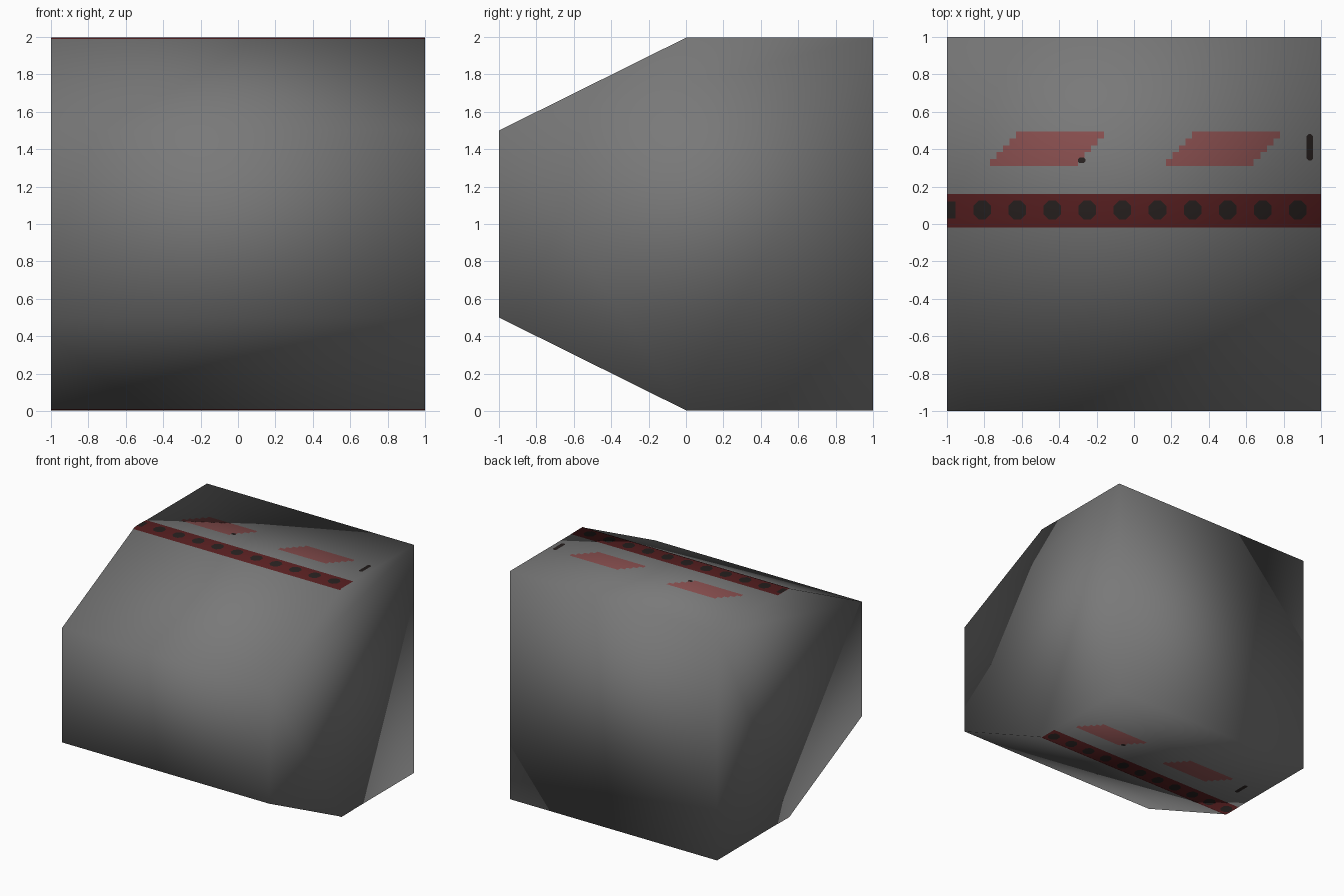
import bpy, bmesh

if "Cube" in bpy.data.objects:
    bpy.data.objects.remove(bpy.data.objects["Cube"])

LIFT = 0.002  # gap between painted layers


def material(name, rgb):
    m = bpy.data.materials.new(name)
    m.diffuse_color = (*rgb, 1)
    m.use_nodes = True
    m.node_tree.nodes["Principled BSDF"].inputs["Base Color"].default_value = m.diffuse_color
    return m


GREY = material("steel grey", (0.19, 0.19, 0.19))
DARK_RED = material("dark red", (0.105, 0.015, 0.016))
PALE_RED = material("faded red", (0.24, 0.075, 0.075))
BLACK = material("soot black", (0.022, 0.016, 0.015))


def make_object(name, bm, mat):
    mesh = bpy.data.meshes.new(name)
    bm.to_mesh(mesh)
    bm.free()
    mesh.materials.append(mat)
    obj = bpy.data.objects.new(name, mesh)
    bpy.context.collection.objects.link(obj)
    for p in mesh.polygons:
        p.use_smooth = True
    return obj


# Body: six-sided profile extruded along x, smooth shaded all over
lo, hi = 2 * LIFT, 2 - 2 * LIFT
profile = [(-1, 0.5), (0, lo), (1, lo), (1, hi), (0, hi), (-1, 1.5)]
bm = bmesh.new()
cap = bm.faces.new([bm.verts.new((-1, y, z)) for y, z in profile])
side = bmesh.ops.extrude_face_region(bm, geom=[cap])["geom"]
bmesh.ops.translate(bm, vec=(2, 0, 0),
                    verts=[v for v in side if isinstance(v, bmesh.types.BMVert)])
if len(bm.faces) == 7:
    bm.faces.new([v for v in cap.verts])
bmesh.ops.recalc_face_normals(bm, faces=bm.faces)
body = make_object("body", bm, GREY)


def paint(name, outlines, mat, layer, top):
    """Thin painted shapes on the top or (mirrored in x and shifted) the bottom."""
    bm = bmesh.new()
    z = hi + LIFT * layer if top else lo - LIFT * layer
    for pts in outlines:
        if not top:
            pts = [(min(1, 0.12 - x), y) for x, y in pts]
        verts = []
        for x, y in pts:
            drop = min(0, y) * 0.5  # follow the slope in front of the ridge
            verts.append(bm.verts.new((x, y, z + (drop if top else -drop))))
        face = bm.faces.new(verts)
        face.normal_update()
        if (face.normal.z > 0) != top:
            face.normal_flip()
    obj = make_object(name, bm, mat)
    # Take the body's smooth normals so the paint shades with it
    mod = obj.modifiers.new("body shading", 'DATA_TRANSFER')
    mod.object = body
    mod.use_loop_data = True
    mod.data_types_loops = {'CUSTOM_NORMAL'}
    mod.loop_mapping = 'POLYINTERP_NEAREST'


def rect(x0, x1, y0, y1):
    return [(x0, y0), (x1, y0), (x1, y1), (x0, y1)]


def blob(x, y, w, h):
    """Rectangle with clipped corners."""
    c = 0.3 * min(w, h)
    a, b = w / 2, h / 2
    return [(x - a + c, y - b), (x + a - c, y - b), (x + a, y - b + c), (x + a, y + b - c),
            (x + a - c, y + b), (x - a + c, y + b), (x - a, y + b - c), (x - a, y - b + c)]


for top in (True, False):
    where = "top" if top else "bottom"
    # Band across the ridge, split at the ridge line
    x0, x1 = (-1, 1) if top else (-0.88, 1.12)
    paint(where + "_band", [rect(x0, x1, -0.018, 0), rect(x0, x1, 0, 0.16)], DARK_RED, 1, top)
    # Stepped slanted patches
    rows = [rect(s + 0.035 * i, s + 0.47 + 0.035 * i, 0.31 + 0.037 * i, 0.347 + 0.037 * i)
            for s in (-0.77, 0.17) for i in range(5)]
    paint(where + "_patches", rows, PALE_RED, 1, top)
    # Row of dark rivet marks and a few stray scuffs
    dots = [blob(-0.812 + 0.1875 * i, 0.075, 0.094, 0.1) for i in range(10)]
    if top:
        dots.append(rect(-1, -0.955, 0.03, 0.12))
    else:
        dots.append(blob(1.06, 0.075, 0.094, 0.1))
    dots += [blob(-0.28, 0.34, 0.04, 0.03), blob(0.94, 0.41, 0.035, 0.14)]
    paint(where + "_marks", dots, BLACK, 2, top)
